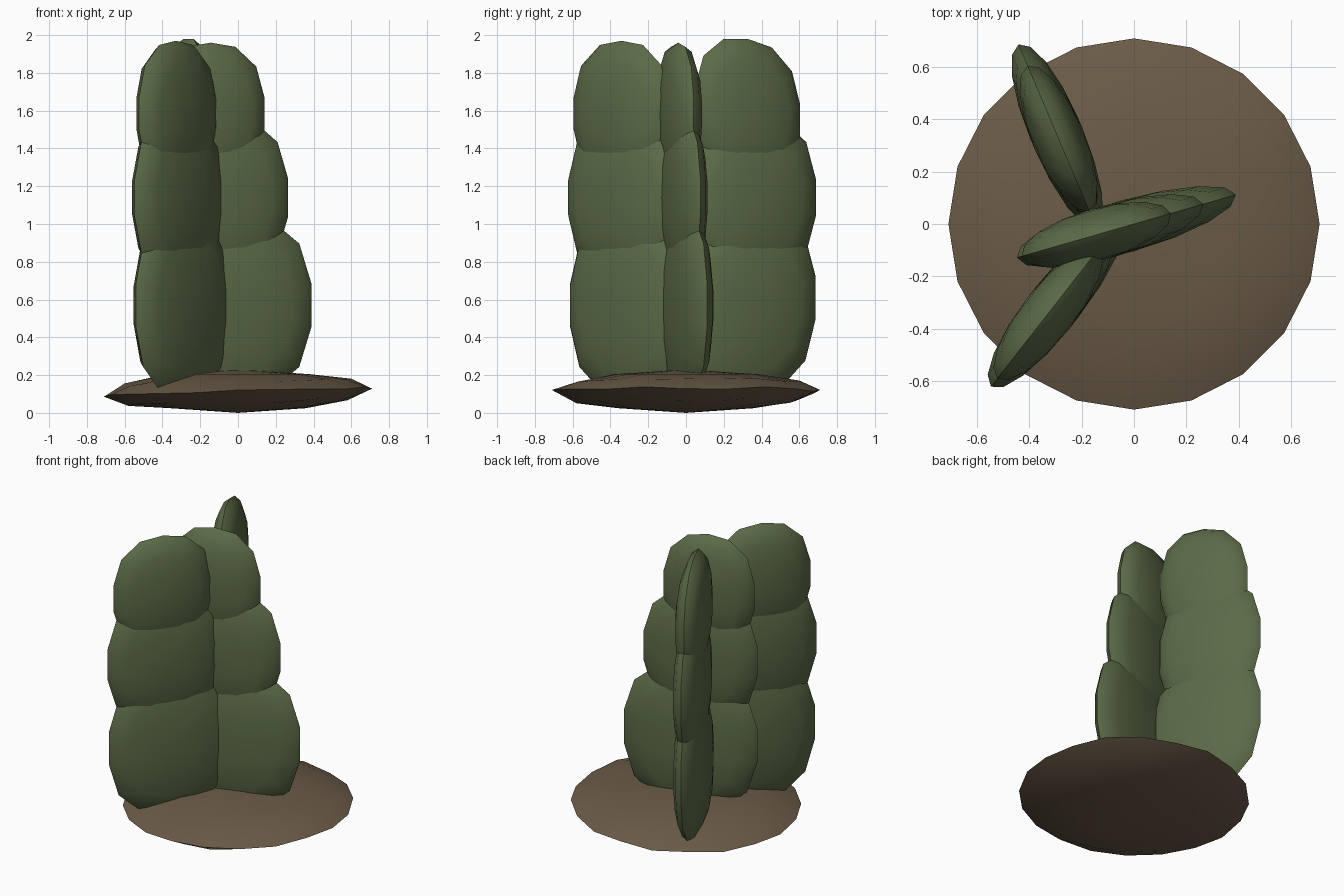
import bpy
import bmesh
import math
import random
from mathutils import Vector

random.seed(4)

if "Cube" in bpy.data.objects:
    bpy.data.objects.remove(bpy.data.objects["Cube"], do_unlink=True)


def make_material(name, colour):
    mat = bpy.data.materials.new(name)
    mat.use_nodes = True
    mat.diffuse_color = colour
    mat.node_tree.nodes["Principled BSDF"].inputs["Base Color"].default_value = colour
    return mat


green = make_material("cactus green", (0.105, 0.145, 0.063, 1))
brown = make_material("soil brown", (0.145, 0.104, 0.064, 1))


def finish(bm, name, mat, angle):
    bmesh.ops.recalc_face_normals(bm, faces=bm.faces)
    mesh = bpy.data.meshes.new(name)
    bm.to_mesh(mesh)
    bm.free()
    mesh.materials.append(mat)
    obj = bpy.data.objects.new(name, mesh)
    bpy.context.collection.objects.link(obj)
    bpy.ops.object.select_all(action="DESELECT")
    obj.select_set(True)
    bpy.context.view_layer.objects.active = obj
    bpy.ops.object.shade_smooth_by_angle(angle=math.radians(angle))
    return obj


def pad(name, base, heading, inner, outer, bottom, top, skew=0.0, power=2.5, thick=0.1):
    """Flattened squarish pad lying in the upright plane of one stem."""
    along = Vector((math.cos(heading), math.sin(heading), 0))
    across = Vector((-along.y, along.x, 0))
    bm = bmesh.new()
    bmesh.ops.create_uvsphere(bm, u_segments=14, v_segments=8, radius=1)
    for v in bm.verts:
        a, b, depth = v.co
        r = math.hypot(a, b)
        if r > 0.001:
            c, s = abs(a / r), abs(b / r)
            grow = (c ** power + s ** power) ** (-1 / power)
            a, b = a * grow, b * grow
        u = (inner + outer) / 2 + a * (outer - inner) / 2
        z = (bottom + top) / 2 + b * (top - bottom) / 2 - skew * a
        v.co = Vector(base) + along * u + across * depth * thick + Vector((0, 0, z))
    finish(bm, name, green, 50)


# Three stems, each a stack of three pads: inner, outer, bottom, top, skew
stems = {
    "back": ((-0.15, 0.0, 0), 113, [
        (-0.02, 0.75, 0.08, 1.06, -0.04),
        (0.04, 0.75, 0.7, 1.58, 0.0),
        (0.05, 0.66, 1.2, 1.98, 0.05)]),
    "front": ((-0.1, -0.05, 0), 232, [
        (-0.09, 0.72, 0.08, 1.06, 0.0),
        (-0.02, 0.73, 0.7, 1.58, 0.0),
        (0.05, 0.69, 1.2, 1.97, 0.0)]),
    "middle": ((0, 0, 0), 16, [
        (-0.47, 0.41, 0.08, 1.06, 0.0),
        (-0.47, 0.28, 0.7, 1.58, 0.0),
        (-0.45, 0.15, 1.2, 1.96, 0.0)]),
}
for stem, (base, degrees, pads) in stems.items():
    for level, shape in zip(("lower", "centre", "upper"), pads):
        pad(f"{stem}_{level}_pad", base, math.radians(degrees), *shape)

# Soil mound: a shallow turned profile with an uneven rim
profile = [(0, 0), (0.36, 0.025), (0.58, 0.055), (0.71, 0.115),
           (0.6, 0.165), (0.38, 0.205), (0, 0.23)]
bm = bmesh.new()
points = [bm.verts.new((r, 0, z)) for r, z in profile]
edges = [bm.edges.new(pair) for pair in zip(points, points[1:])]
bmesh.ops.spin(bm, geom=points + edges, cent=(0, 0, 0), axis=(0, 0, 1),
               angle=math.tau, steps=20, use_duplicate=False)
bmesh.ops.remove_doubles(bm, verts=bm.verts, dist=0.0005)
for v in bm.verts:
    if math.hypot(v.co.x, v.co.y) > 0.5:
        v.co.z += 0.03 * v.co.x + random.uniform(-0.01, 0.01)
finish(bm, "soil_mound", brown, 60)
